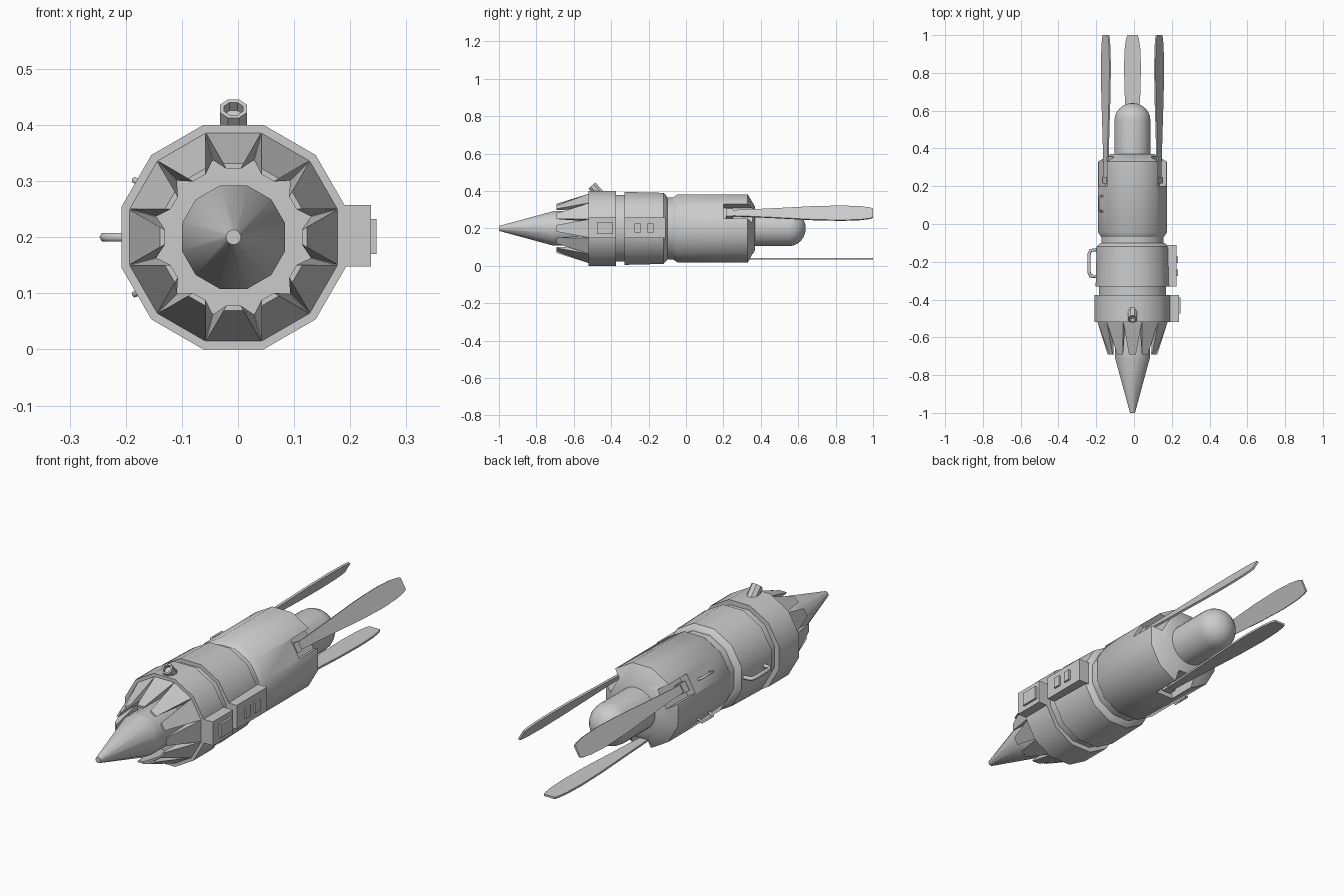
import bpy, bmesh, math
from mathutils import Matrix, Vector

if "Cube" in bpy.data.objects:
    bpy.data.objects.remove(bpy.data.objects["Cube"])

CX, CZ = -0.008, 0.2          # long axis of the body
grey = bpy.data.materials.new("light grey")
grey.diffuse_color = (0.6, 0.6, 0.6, 1)
grey.use_nodes = True
grey.node_tree.nodes["Principled BSDF"].inputs["Base Color"].default_value = grey.diffuse_color


def finish(name, bm, smooth=False, angle=35):
    bmesh.ops.recalc_face_normals(bm, faces=bm.faces)
    me = bpy.data.meshes.new(name)
    bm.to_mesh(me)
    bm.free()
    me.materials.append(grey)
    ob = bpy.data.objects.new(name, me)
    bpy.context.collection.objects.link(ob)
    if smooth:
        bpy.ops.object.select_all(action='DESELECT')
        ob.select_set(True)
        bpy.context.view_layer.objects.active = ob
        bpy.ops.object.shade_smooth_by_angle(angle=math.radians(angle))
    return ob


def lathe(name, profile, n=12):
    """Closed solid around the long axis; profile holds (y, flat-to-centre radius)."""
    bm = bmesh.new()
    rings = []
    for y, r in profile:
        r /= math.cos(math.pi / n)
        rings.append([bm.verts.new((CX + r * math.cos(a), y, CZ + r * math.sin(a)))
                      for a in (2 * math.pi * (k + 0.5) / n for k in range(n))])
    for a, b in zip(rings, rings[1:]):
        for k in range(n):
            j = (k + 1) % n
            bm.faces.new((a[k], a[j], b[j], b[k]))
    bm.faces.new(rings[0])
    bm.faces.new(rings[-1])
    return finish(name, bm, True)


def polar(deg):
    """Local x = tangent, y = along body, z = outward, placed around the axis."""
    return Matrix.Translation((CX, 0, CZ)) @ Matrix.Rotation(math.radians(90 - deg), 4, 'Y')


def box(name, lo, hi, m=Matrix()):
    bm = bmesh.new()
    bmesh.ops.create_cube(bm, size=1)
    lo, hi = Vector(lo), Vector(hi)
    for v in bm.verts:
        v.co = m @ Vector([(lo[i] + hi[i]) / 2 + v.co[i] * (hi[i] - lo[i]) for i in range(3)])
    return finish(name, bm)


def prism(name, outline, thick, m):
    """Outline of (tangent, along) points, thickened between two outward radii."""
    bm = bmesh.new()
    low, high = [[bm.verts.new(m @ Vector((t, y, r))) for t, y in outline] for r in thick]
    n = len(outline)
    bm.faces.new(low)
    bm.faces.new(high)
    for k in range(n):
        j = (k + 1) % n
        bm.faces.new((low[k], low[j], high[j], high[k]))
    return finish(name, bm)


def rod(name, points, radius, m):
    """Bent bar with square-to-round section following points."""
    cu = bpy.data.curves.new(name, 'CURVE')
    cu.dimensions = '3D'
    cu.bevel_depth = radius
    cu.bevel_resolution = 1
    cu.use_fill_caps = True
    sp = cu.splines.new('POLY')
    sp.points.add(len(points) - 1)
    for p, co in zip(sp.points, points):
        p.co = (*(m @ Vector(co)), 1)
    cu.materials.append(grey)
    ob = bpy.data.objects.new(name, cu)
    bpy.context.collection.objects.link(ob)


# Nose and body sections
lathe("nose_cone", [(-1, 0.013), (-0.71, 0.092), (-0.69, 0.092), (-0.51, 0.092)], 12)
lathe("front_collar", [(-0.52, 0.2), (-0.375, 0.2)])
lathe("front_neck", [(-0.38, 0.178), (-0.32, 0.178)])
lathe("middle_section", [(-0.33, 0.195), (-0.12, 0.19), (-0.105, 0.175), (-0.10, 0.165)])
lathe("rear_neck", [(-0.11, 0.165), (-0.05, 0.165)])
main = lathe("main_barrel", [(-0.07, 0.165), (-0.045, 0.182), (0.33, 0.182), (0.37, 0.115)])

# Tail pod with a round dome
dome = [(0.55 + 0.09 * math.sin(a), 0.095 * math.cos(a))
        for a in (math.radians(d) for d in (0, 15, 30, 45, 60, 75, 88))]
lathe("tail_pod", [(0.36, 0.095)] + dome, 24)

# Ring of tapered teeth round the nose
bm = bmesh.new()
for k in range(12):
    m = polar(30 * k)
    base = [(-0.05, 0.187), (0.05, 0.187), (0.037, 0.138), (-0.037, 0.138)]
    tip = [(-0.018, 0.131), (0.018, 0.131), (0.013, 0.122), (-0.013, 0.122)]
    a = [bm.verts.new(m @ Vector((t, -0.515, r))) for t, r in base]
    b = [bm.verts.new(m @ Vector((t, -0.692, r))) for t, r in tip]
    bm.faces.new(a)
    bm.faces.new(b)
    for i in range(4):
        j = (i + 1) % 4
        bm.faces.new((a[i], a[j], b[j], b[i]))
finish("nose_teeth", bm)

# Three tail blades, each hinged in a slot cut into the barrel
half = [(0.017, 0.22), (0.02, 0.32), (0.03, 0.5), (0.041, 0.68), (0.045, 0.83),
        (0.041, 0.93), (0.034, 0.98), (0.027, 1.0)]
outline = half + [(-t, y) for t, y in reversed(half)]
for deg in (30, 150, 270):
    m = polar(deg)
    slot = box("slot_cutter", (-0.045, 0.2, 0.138), (0.045, 0.45, 0.3), m)
    slot.hide_render = True
    slot.hide_set(True)
    mod = main.modifiers.new("slot", 'BOOLEAN')
    mod.operation = 'DIFFERENCE'
    mod.solver = 'EXACT'
    mod.object = slot
    prism("tail_blade", outline, (0.158, 0.167), m)
    box("blade_hinge", (-0.022, 0.215, 0.13), (0.022, 0.25, 0.172), m)

# Equipment boxes on the right side
box("front_box", (0.15, -0.52, 0.148), (0.237, -0.375, 0.257))
box("front_box_panel", (0.23, -0.475, 0.17), (0.247, -0.39, 0.232))
box("middle_box", (0.15, -0.33, 0.148), (0.225, -0.11, 0.257))
for y in (-0.258, -0.19):
    box("box_button", (0.22, y - 0.017, 0.177), (0.234, y + 0.017, 0.226))

# Carrying handle on the left and two small loops on the barrel
rod("carry_handle", [(0, -0.28, 0.18), (0, -0.275, 0.222), (0, -0.255, 0.23),
                     (0, -0.16, 0.23), (0, -0.14, 0.222), (0, -0.135, 0.18)], 0.009, polar(180))
for deg in (150, 210):
    rod("small_loop", [(0, 0.065, 0.17), (0, 0.07, 0.204), (0, 0.145, 0.204), (0, 0.15, 0.17)],
        0.006, polar(deg))

# Tilted open tube on top, with a recessed mouth
bm = bmesh.new()
n = 8
axis = Vector((0, -0.68, 0.733))
side, up = Vector((1, 0, 0)), Vector((0, 0.733, 0.68))
mouth = Vector((CX, -0.503, 0.429))
rings = []
for r, d in ((0.026, -0.1), (0.026, 0), (0.018, 0), (0.018, -0.02)):
    rings.append([bm.verts.new(mouth + axis * d + (side * math.cos(a) + up * math.sin(a)) * r)
                  for a in (2 * math.pi * (k + 0.5) / n for k in range(n))])
for a, b in zip(rings, rings[1:]):
    for k in range(n):
        j = (k + 1) % n
        bm.faces.new((a[k], a[j], b[j], b[k]))
bm.faces.new(rings[0])
bm.faces.new(rings[-1])
finish("top_tube", bm)
